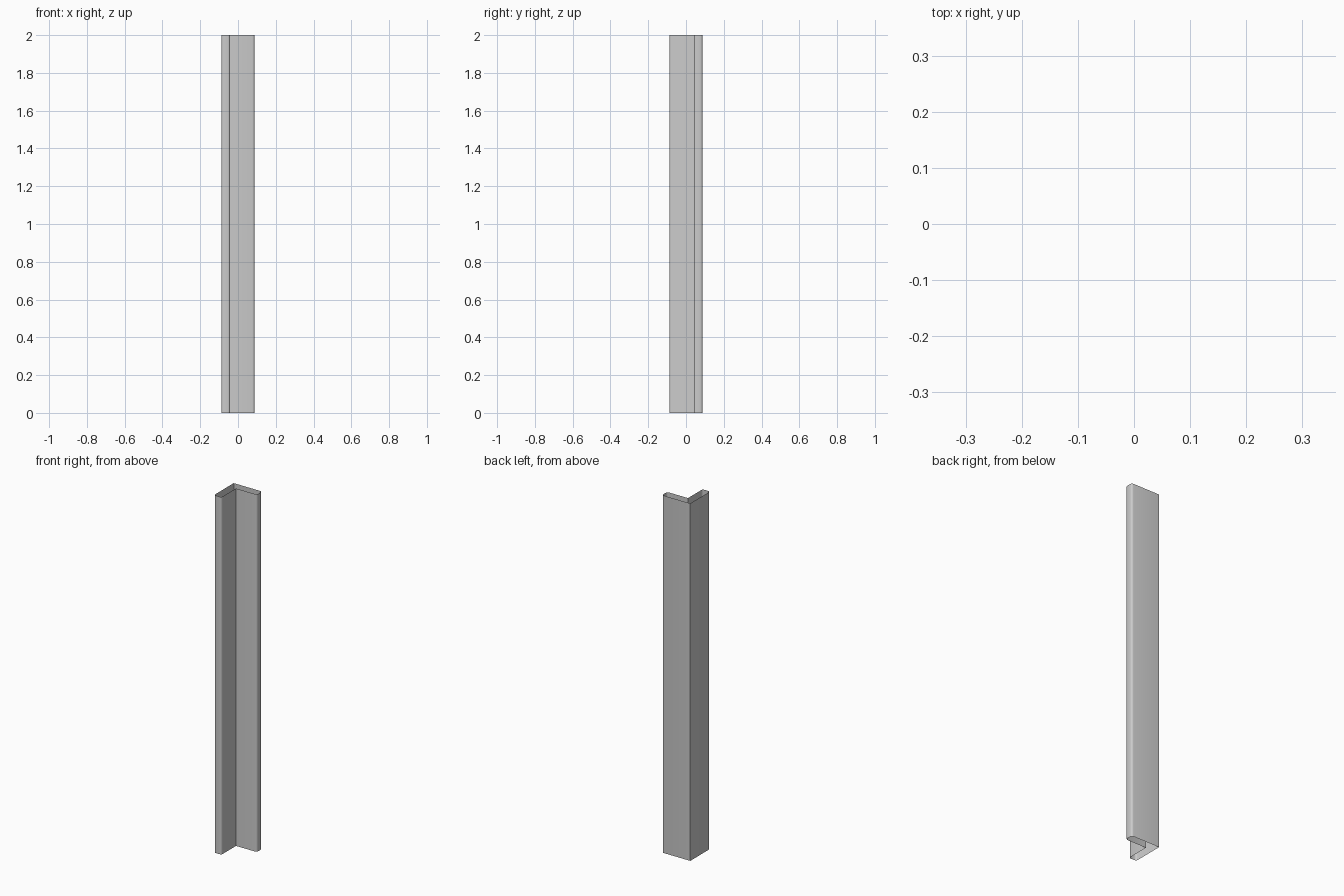
import bpy, bmesh, math
from mathutils import Vector

if "Cube" in bpy.data.objects:
    bpy.data.objects.remove(bpy.data.objects["Cube"])

H, T, R, HEIGHT, SEG = 0.0875, 0.046, 0.011, 2.0, 3

# L-shaped section, counter-clockwise; flag marks the rounded corners at the leg tips
section = [((-H, H), 0), ((-H, -H), 1), ((-H + T, -H), 1),
           ((-H + T, H - T), 0), ((H, H - T), 1), ((H, H), 1)]


def rounded(points):
    out = []
    for i, (p, is_round) in enumerate(points):
        p = Vector(p)
        if not is_round:
            out.append(p)
            continue
        a = (Vector(points[i - 1][0]) - p).normalized()
        b = (Vector(points[(i + 1) % len(points)][0]) - p).normalized()
        centre = p + (a + b) * R
        for k in range(SEG + 1):
            t = math.pi / 2 * k / SEG
            out.append(centre - b * R * math.cos(t) - a * R * math.sin(t))
    return out


# Open-ended corner post: walls only, no end caps
bm = bmesh.new()
outline = rounded(section)
low = [bm.verts.new((p.x, p.y, 0)) for p in outline]
high = [bm.verts.new((p.x, p.y, HEIGHT)) for p in outline]
for i in range(len(outline)):
    j = (i + 1) % len(outline)
    bm.faces.new((low[i], low[j], high[j], high[i]))
mesh = bpy.data.meshes.new("corner_post")
bm.to_mesh(mesh)
bm.free()
post = bpy.data.objects.new("corner_post", mesh)
bpy.context.collection.objects.link(post)

# Smooth the rounded tips, keep the square corners sharp
bpy.context.view_layer.objects.active = post
post.select_set(True)
bpy.ops.object.shade_smooth_by_angle(angle=math.radians(40))
